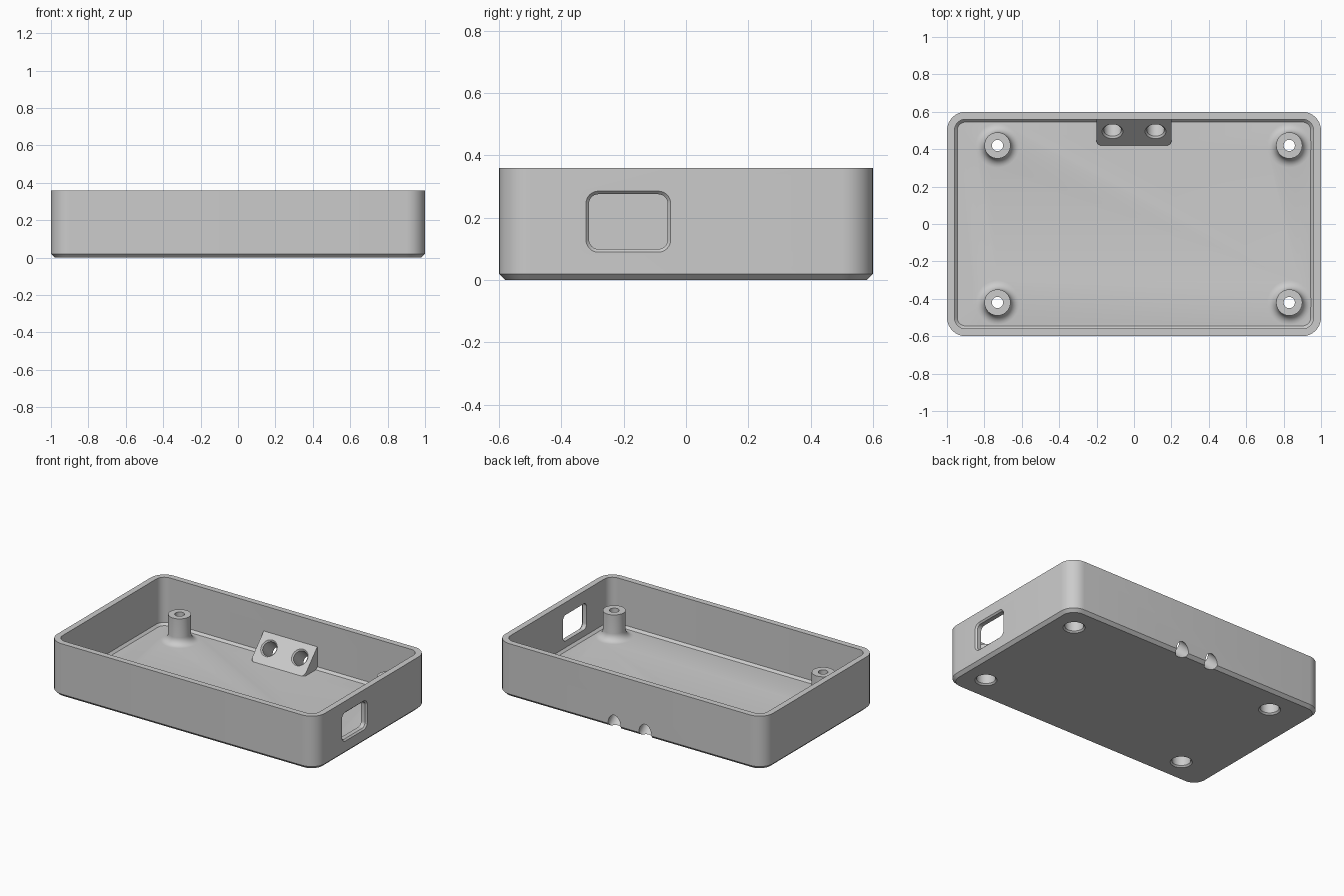
import bpy, bmesh
from math import pi, cos, sin, atan
from mathutils import Matrix, Vector

cube = bpy.data.objects.get("Cube")
if cube:
    bpy.data.objects.remove(cube, do_unlink=True)

grey = bpy.data.materials.new("light_grey_plastic")
grey.use_nodes = True
COLOR = (0.6, 0.6, 0.6, 1)
grey.diffuse_color = COLOR
grey.node_tree.nodes["Principled BSDF"].inputs["Base Color"].default_value = COLOR


def rounded(hx, hy, r, z, seg=8):
    """Ring of points around a rounded rectangle."""
    pts = []
    for q, (sx, sy) in enumerate([(1, 1), (-1, 1), (-1, -1), (1, -1)]):
        for i in range(seg + 1):
            a = (q + i / seg) * pi / 2
            pts.append((sx * (hx - r) + r * cos(a), sy * (hy - r) + r * sin(a), z))
    return pts


def circle(r, z, n=40):
    return [(r * cos(2 * pi * i / n), r * sin(2 * pi * i / n), z) for i in range(n)]


def loft(name, rings, matrix=Matrix(), plane=None):
    """Closed solid through the rings, optionally trimmed by a plane."""
    bm = bmesh.new()
    loops = [[bm.verts.new(p) for p in ring] for ring in rings]
    for a, b in zip(loops, loops[1:]):
        for i in range(len(a)):
            j = (i + 1) % len(a)
            bm.faces.new((a[i], a[j], b[j], b[i]))
    bm.faces.new(loops[0][::-1])
    bm.faces.new(loops[-1])
    bmesh.ops.transform(bm, matrix=matrix, verts=bm.verts)
    if plane:
        bmesh.ops.bisect_plane(bm, geom=bm.verts[:] + bm.edges[:] + bm.faces[:],
                               plane_co=plane[0], plane_no=plane[1], clear_outer=True)
        bmesh.ops.holes_fill(bm, edges=[e for e in bm.edges if e.is_boundary])
    bmesh.ops.recalc_face_normals(bm, faces=bm.faces)
    mesh = bpy.data.meshes.new(name)
    bm.to_mesh(mesh)
    bm.free()
    mesh.materials.append(grey)
    obj = bpy.data.objects.new(name, mesh)
    bpy.context.collection.objects.link(obj)
    return obj


def combine(target, tool, operation):
    mod = target.modifiers.new(operation.lower(), 'BOOLEAN')
    mod.operation, mod.solver, mod.object = operation, 'EXACT', tool
    bpy.context.view_layer.objects.active = target
    bpy.ops.object.modifier_apply(modifier=mod.name)
    bpy.data.objects.remove(tool, do_unlink=True)


WALL, FLOOR, TOP = 0.04, 0.04, 0.36

# Tray: chamfered underside, walls, cavity with a chamfered floor edge
tray = loft("enclosure_tray", [
    rounded(0.98, 0.58, 0.08, 0), rounded(1, 0.6, 0.1, 0.02), rounded(1, 0.6, 0.1, TOP),
    rounded(1 - WALL, 0.6 - WALL, 0.06, TOP), rounded(1 - WALL, 0.6 - WALL, 0.06, FLOOR + 0.015),
    rounded(0.945, 0.545, 0.045, FLOOR)])

# Screw posts with a fillet at the base
posts = [Matrix.Translation((x, y, 0)) for x in (-0.73, 0.83) for y in (-0.42, 0.42)]
R, FILLET = 0.07, 0.048
fillet = [circle(R + FILLET * (1 - sin(a)), FLOOR + FILLET * (1 - cos(a)))
          for a in (i * pi / 12 for i in range(7))]
for m in posts:
    combine(tray, loft("screw_post", [circle(R + FILLET, 0.025)] + fillet + [circle(R, 0.215)], m), 'UNION')

# Sloped cable block on the back wall
SLOPE = 1.07
combine(tray, loft("cable_block", [rounded(0.2, 0.085, 0.025, z) for z in (0.025, 0.26)],
                   Matrix.Translation((0, 0.505, 0)),
                   ((0, 0.42, FLOOR), (0, -SLOPE, 1))), 'UNION')

# Screw bores, counterbored and chamfered from below
for m in posts:
    combine(tray, loft("bore_cutter", [circle(r, z) for r, z in (
        (0.078, -0.01), (0.058, 0.01), (0.058, 0.08), (0.03, 0.08), (0.03, 0.3))], m), 'DIFFERENCE')

# Angled cable holes, running square to the sloped face and out at the back
for x in (-0.115, 0.115):
    place = Matrix.Translation((x, 0.495, FLOOR + 0.075 * SLOPE)) @ Matrix.Rotation(atan(SLOPE), 4, 'X')
    combine(tray, loft("cable_hole_cutter", [circle(r, z) for r, z in (
        (0.047, -0.3), (0.047, -0.009), (0.066, 0.01), (0.066, 0.03))], place), 'DIFFERENCE')

# Port window in the side wall, chamfered on the outside
axes = Matrix(((0, 0, 1, 0), (1, 0, 0, -0.185), (0, 1, 0, 0.1875), (0, 0, 0, 1)))
combine(tray, loft("window_cutter", [rounded(0.126 + g, 0.088 + g, 0.03 + g, z)
                                     for g, z in ((0, 0.93), (0, 0.99), (0.02, 1.01))], axes), 'DIFFERENCE')

# Smooth curved surfaces, keep edges sharp
bpy.ops.object.select_all(action='DESELECT')
tray.select_set(True)
bpy.context.view_layer.objects.active = tray
bpy.ops.object.shade_smooth_by_angle(angle=pi / 7)
